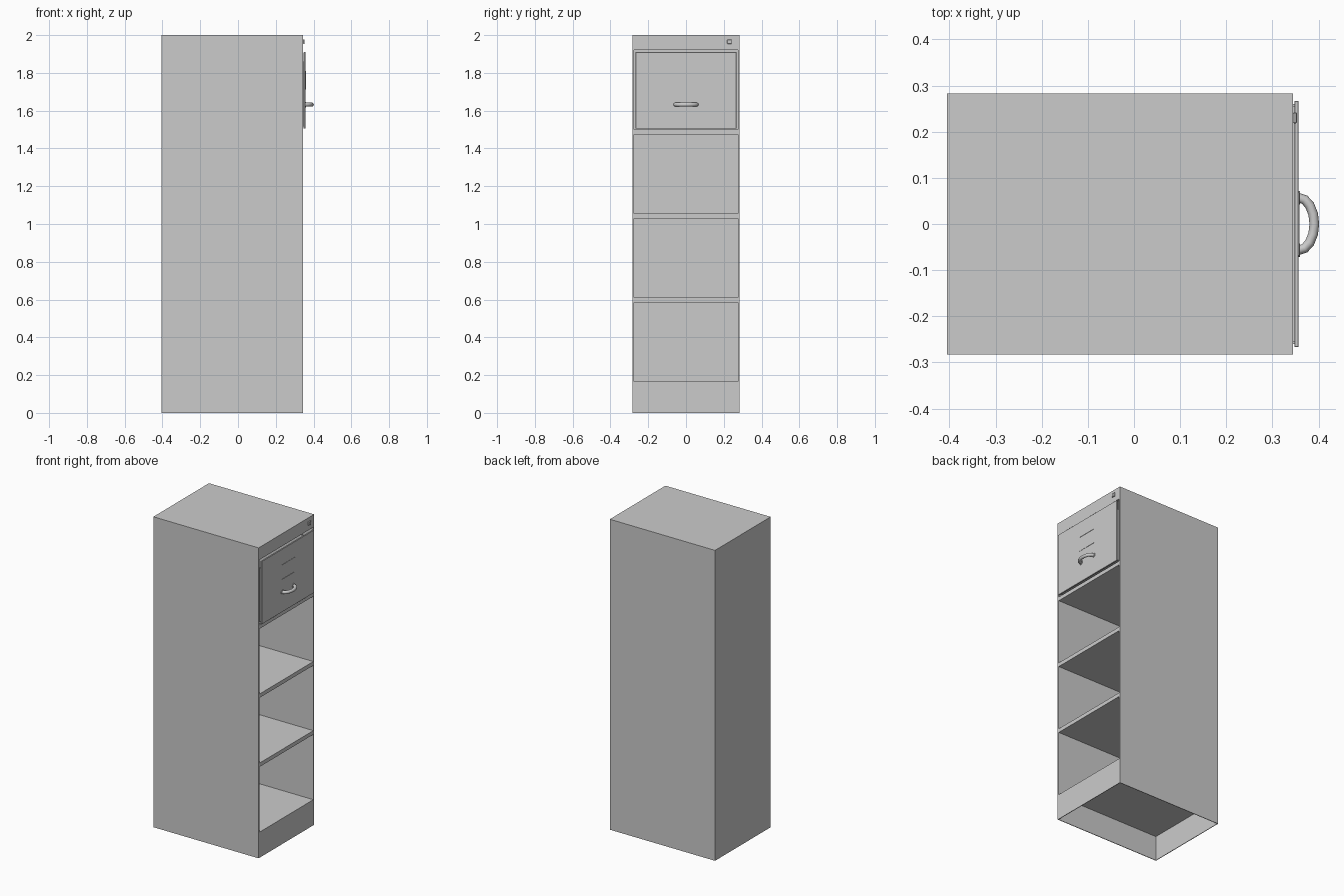
import bpy, bmesh, math
from mathutils import Matrix, Vector

if "Cube" in bpy.data.objects:
    bpy.data.objects.remove(bpy.data.objects["Cube"])


def add_boxes(name, boxes, bevel=0.0):
    """One object made of axis-aligned boxes given as (lo, hi) corners."""
    bm = bmesh.new()
    for lo, hi in boxes:
        lo, hi = Vector(lo), Vector(hi)
        m = Matrix.Translation((lo + hi) / 2) @ Matrix.Diagonal((*(hi - lo), 1))
        bmesh.ops.create_cube(bm, size=1, matrix=m)
    if bevel:
        bmesh.ops.bevel(bm, geom=bm.edges[:], offset=bevel, segments=1, affect='EDGES')
    me = bpy.data.meshes.new(name)
    bm.to_mesh(me)
    bm.free()
    ob = bpy.data.objects.new(name, me)
    bpy.context.collection.objects.link(ob)
    return ob


BACK, FRONT = -0.405, 0.345      # drawers face +x
HALF = 0.283
WALL = 0.009
BAYS = [(0.165 + i * 0.445, 0.585 + i * 0.445) for i in range(4)]

# cabinet shell: four drawer bays cut from the face, plinth hollow from below
body = add_boxes("cabinet_body", [((BACK, -HALF, 0), (FRONT, HALF, 2))])
cuts = [((BACK + WALL, -0.274, a), (FRONT + 0.1, 0.274, b)) for a, b in BAYS]
cuts.append(((BACK + 0.004, -HALF + 0.004, -0.1), (FRONT - 0.004, HALF - 0.004, 0.16)))
cutter = add_boxes("bay_cutter", cuts)
cutter.hide_render = True
mod = body.modifiers.new("bays", 'BOOLEAN')
mod.operation = 'DIFFERENCE'
mod.solver = 'EXACT'
mod.object = cutter
bpy.context.view_layer.objects.active = body
bpy.ops.object.modifier_apply(modifier="bays")
bpy.data.objects.remove(cutter)

# top drawer: front panel and open-topped tray behind it
PANEL = 0.357
add_boxes("drawer_front", [((0.348, -0.267, 1.505), (PANEL, 0.267, 1.91))], 0.001)
T = 0.006
x0, x1, w, z0, z1 = BACK + 0.02, 0.348, 0.26, 1.515, 1.86
add_boxes("drawer_tray", [
    ((x0, -w, z0), (x1, w, z0 + T)),
    ((x0, -w, z0 + T), (x1, -w + T, z1)),
    ((x0, w - T, z0 + T), (x1, w, z1)),
    ((x0, -w + T, z0 + T), (x0 + T, w - T, z1)),
])

# label holder: thin rim above the handle
a, r, lo, hi = 0.068, 0.004, 1.713, 1.81
xf = PANEL + 0.002
add_boxes("label_holder", [
    ((PANEL, -a, lo), (xf, a, lo + r)),
    ((PANEL, -a, hi - r), (xf, a, hi)),
    ((PANEL, -a, lo + r), (xf, -a + r, hi - r)),
    ((PANEL, a - r, lo + r), (xf, a, hi - r)),
])

# lock in the top rail
add_boxes("lock", [((FRONT, 0.218, 1.953), (FRONT + 0.008, 0.242, 1.977))], 0.002)

# handle: half-ellipse tube swept around the z axis
HZ, RINGS, SIDES, R = 1.632, 9, 10, 0.0105
bm = bmesh.new()
rings = []
for i in range(RINGS):
    t = math.pi * i / (RINGS - 1)
    c = Vector((PANEL + 0.034 * math.sin(t), -0.057 * math.cos(t), HZ))
    n = Vector((math.sin(t) / 0.034, -math.cos(t) / 0.057, 0)).normalized()
    ring = []
    for j in range(SIDES):
        s = 2 * math.pi * j / SIDES
        ring.append(bm.verts.new(c + n * R * math.cos(s) + Vector((0, 0, R * math.sin(s)))))
    rings.append(ring)
for p, q in zip(rings, rings[1:]):
    for j in range(SIDES):
        k = (j + 1) % SIDES
        bm.faces.new((p[j], p[k], q[k], q[j]))
bm.faces.new(rings[0])
bm.faces.new(rings[-1])
# round foot at each end
for side in (-1, 1):
    m = Matrix.Translation((PANEL + 0.0015, side * 0.057, HZ)) @ Matrix.Rotation(math.pi / 2, 4, 'Y')
    bmesh.ops.create_cone(bm, cap_ends=True, segments=16, radius1=0.015,
                          radius2=0.015, depth=0.003, matrix=m)
bmesh.ops.recalc_face_normals(bm, faces=bm.faces[:])
me = bpy.data.meshes.new("handle")
bm.to_mesh(me)
bm.free()
handle = bpy.data.objects.new("handle", me)
bpy.context.collection.objects.link(handle)
bpy.ops.object.select_all(action='DESELECT')
handle.select_set(True)
bpy.context.view_layer.objects.active = handle
bpy.ops.object.shade_smooth_by_angle(angle=math.radians(45))
